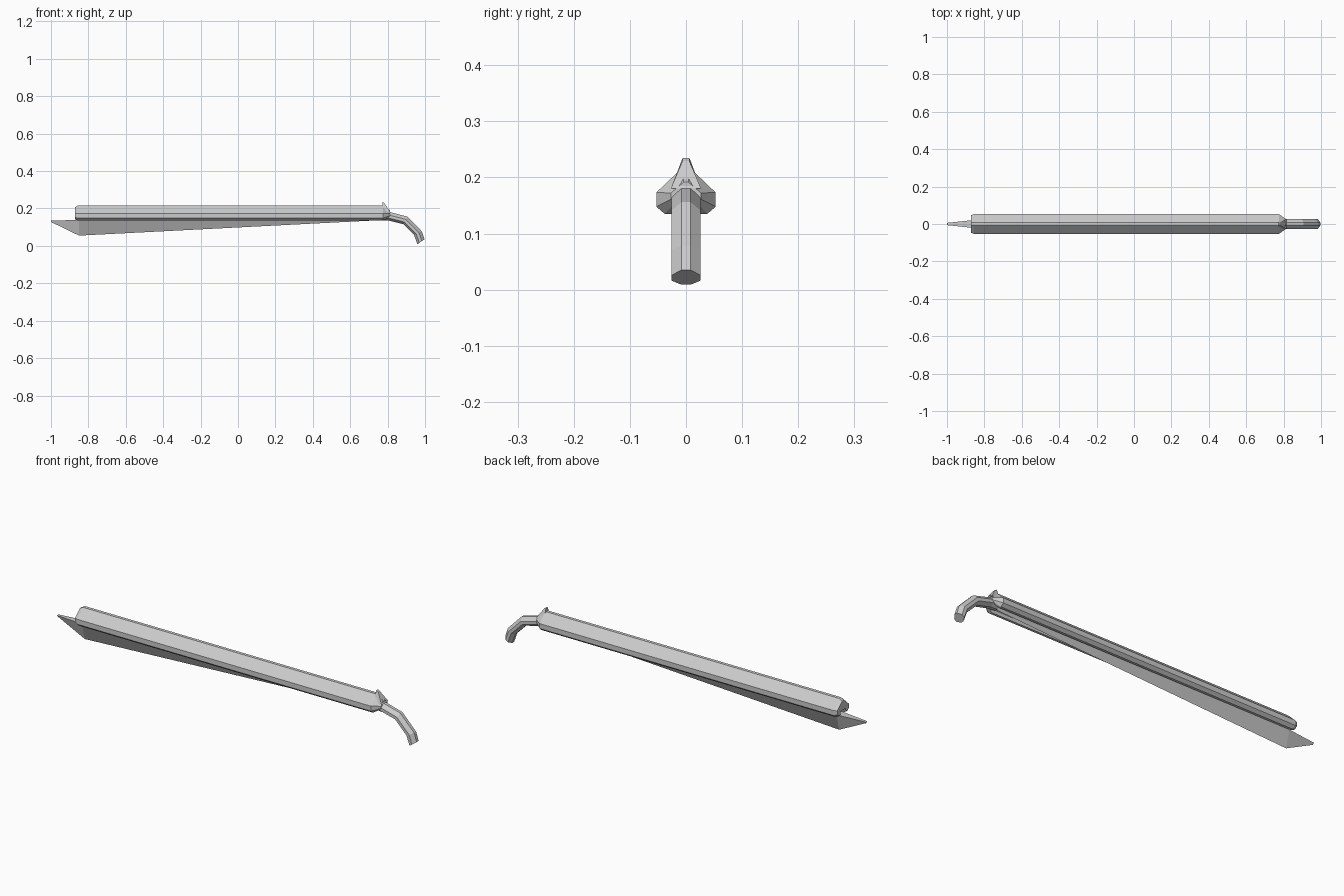
import bpy, bmesh
from mathutils import Vector

if "Cube" in bpy.data.objects:
    bpy.data.objects.remove(bpy.data.objects["Cube"])


def loft(name, rings):
    """Join rings of equal point count and cap both ends."""
    bm = bmesh.new()
    rows = [[bm.verts.new(p) for p in r] for r in rings]
    n = len(rows[0])
    for a, b in zip(rows, rows[1:]):
        for i in range(n):
            j = (i + 1) % n
            bm.faces.new((a[i], a[j], b[j], b[i]))
    bm.faces.new(rows[0])
    bm.faces.new(rows[-1])
    bmesh.ops.remove_doubles(bm, verts=bm.verts, dist=1e-5)
    bmesh.ops.recalc_face_normals(bm, faces=bm.faces)
    me = bpy.data.meshes.new(name)
    bm.to_mesh(me)
    bm.free()
    ob = bpy.data.objects.new(name, me)
    bpy.context.collection.objects.link(ob)
    return ob


def mirror(half):
    return half + [(-y, z) for y, z in reversed(half)]


# Long faceted casing with a groove along the underside
half = [(0.008, 0.216), (0.053, 0.173), (0.053, 0.148), (0.038, 0.135),
        (0.026, 0.135), (0.020, 0.158)]
section = mirror(half)


def casing_ring(x, sy, sz):
    return [(x, y * sy, 0.172 + (z - 0.172) * sz) for y, z in section]


loft("casing", [casing_ring(-0.872, 0.88, 0.78), casing_ring(-0.855, 1, 1),
                casing_ring(0.775, 1, 1), casing_ring(0.812, 0.5, 0.45)])

# Tapering wedge blade below the casing
blade = [(-1.0, 0.006, 0.136, 0.128), (-0.85, 0.022, 0.138, 0.055),
         (0.77, 0.022, 0.150, 0.138)]
loft("blade", [[(x, w, top), (x, -w, top), (x, 0, low)]
               for x, w, top, low in blade])

# Curved six-sided hook at the end
path = [(0.77, 0.160), (0.81, 0.158), (0.895, 0.136), (0.962, 0.068), (0.978, 0.022)]
normals = [(0, 1), (0.15, 1), (0.5, 0.87), (0.9, 0.42), (0.88, 0.62)]
rings = []
for (x, z), nrm in zip(path, normals):
    nx, nz = Vector(nrm).normalized()
    rings.append([(x + nx * h, y, z + nz * h) for y, h in
                  ((0.008, 0.023), (0.026, 0.006), (0.026, -0.010),
                   (0.008, -0.023), (-0.008, -0.023), (-0.026, -0.010),
                   (-0.026, 0.006), (-0.008, 0.023))])
loft("hook", rings)

# Small upright spur where the hook meets the casing
loft("spur", [[(0.772, -w, z), (0.772, w, z), (x, w, z - d), (x, -w, z - d)]
              for w, z, x, d in ((0.027, 0.180, 0.815, 0.0),
                                 (0.006, 0.235, 0.782, 0.006))])
